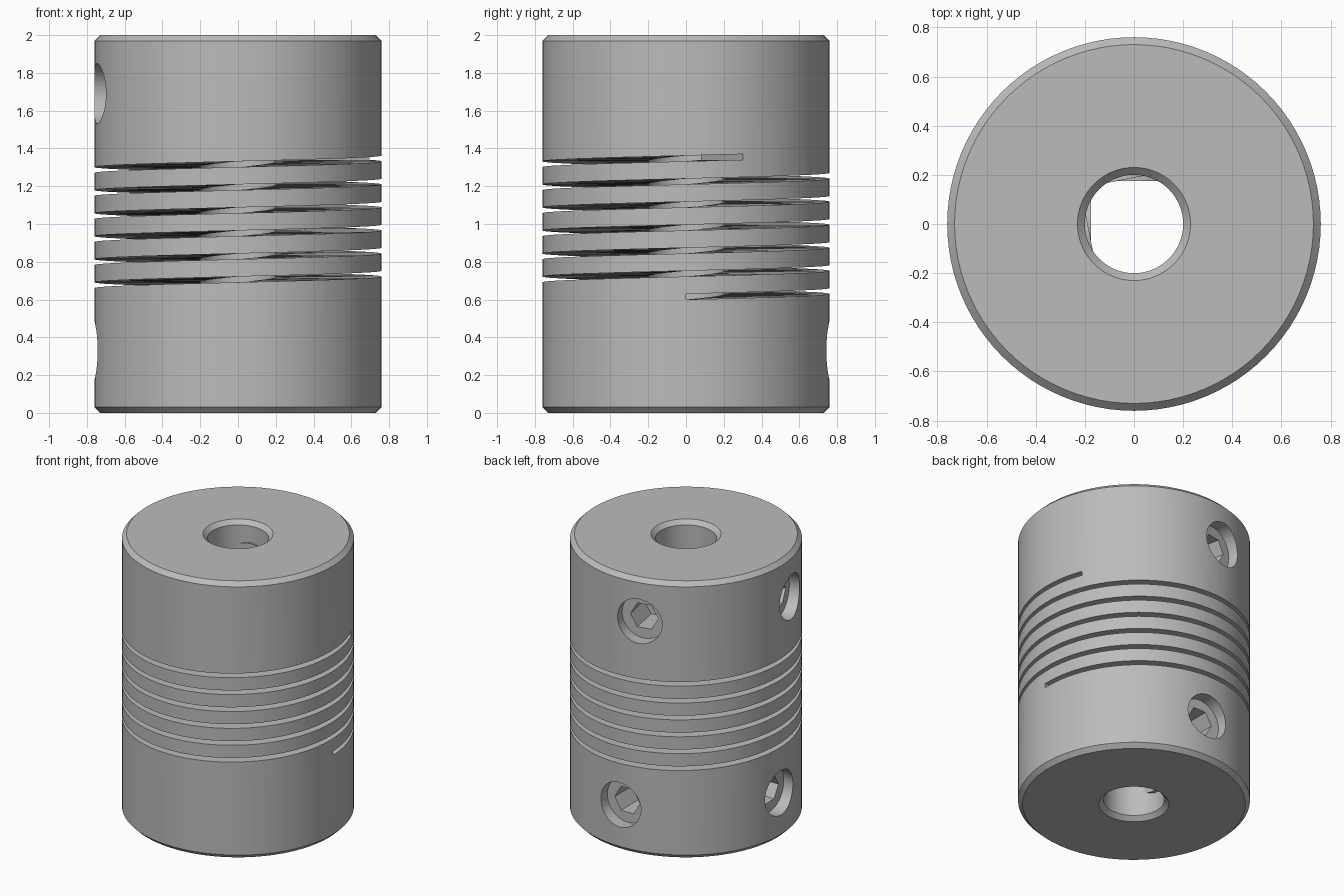
import bpy, bmesh
from math import sin, cos, pi, radians
from mathutils import Matrix

if "Cube" in bpy.data.objects:
    bpy.data.objects.remove(bpy.data.objects["Cube"])

R, BORE, H, CH = 0.76, 0.2, 2.0, 0.03
SLIT_Z, SLIT_H, PITCH, TURNS = 0.6, 0.03, 0.122, 6.065
HOLE_R = 0.16

metal = bpy.data.materials.new("grey metal")
metal.use_nodes = True
grey = (0.5, 0.5, 0.5, 1)
metal.diffuse_color = grey
metal.node_tree.nodes["Principled BSDF"].inputs["Base Color"].default_value = grey


def finish(name, bm):
    bmesh.ops.recalc_face_normals(bm, faces=bm.faces)
    mesh = bpy.data.meshes.new(name)
    bm.to_mesh(mesh)
    bm.free()
    mesh.materials.append(metal)
    obj = bpy.data.objects.new(name, mesh)
    bpy.context.collection.objects.link(obj)
    return obj


def sweep(name, rings, closed):
    """Skin a list of equal point rings, either into a loop or with end caps."""
    bm = bmesh.new()
    loops = [[bm.verts.new(p) for p in ring] for ring in rings]
    n = len(loops[0])
    pairs = list(zip(loops, loops[1:]))
    if closed:
        pairs.append((loops[-1], loops[0]))
    else:
        bm.faces.new(loops[0])
        bm.faces.new(loops[-1])
    for a, b in pairs:
        for i in range(n):
            j = (i + 1) % n
            bm.faces.new((a[i], a[j], b[j], b[i]))
    return finish(name, bm)


def radial_cylinder(name, radius, inner, outer, azimuth, z, sides):
    """Cylinder lying along a radius of the body, one corner pointing up."""
    bm = bmesh.new()
    place = (Matrix.Translation((0, 0, z)) @ Matrix.Rotation(azimuth, 4, "Z")
             @ Matrix.Translation(((inner + outer) / 2, 0, 0))
             @ Matrix.Rotation(pi / 2, 4, "Y") @ Matrix.Rotation(pi / 2, 4, "Z")
             @ Matrix.Rotation(pi / 2, 4, "Z"))
    bmesh.ops.create_cone(bm, cap_ends=True, segments=sides, radius1=radius,
                          radius2=radius, depth=outer - inner, matrix=place)
    return finish(name, bm)


def activate(obj):
    bpy.ops.object.select_all(action="DESELECT")
    obj.select_set(True)
    bpy.context.view_layer.objects.active = obj


def cut(obj, cutter):
    cutter.hide_render = True
    mod = obj.modifiers.new("cut", "BOOLEAN")
    mod.operation, mod.solver, mod.object = "DIFFERENCE", "EXACT", cutter
    activate(obj)
    bpy.ops.object.modifier_apply(modifier=mod.name)
    bpy.data.objects.remove(cutter)


def smooth(obj):
    activate(obj)
    bpy.ops.object.shade_smooth_by_angle(angle=radians(25))


# Chamfered sleeve with a chamfered bore
profile = [(BORE, CH), (BORE + CH, 0), (R - CH, 0), (R, CH),
           (R, H - CH), (R - CH, H), (BORE + CH, H), (BORE, H - CH)]
SEG = 96
body = sweep("coupling_body",
             [[(r * cos(a), r * sin(a), z) for r, z in profile]
              for a in (2 * pi * i / SEG for i in range(SEG))], True)

# Spiral slit through the wall
steps = 440
section = [(0.12, 0), (0.9, 0), (0.9, SLIT_H), (0.12, SLIT_H)]
rings = []
for i in range(steps + 1):
    t = TURNS * i / steps
    a = 2 * pi * t
    rings.append([(r * cos(a), r * sin(a), SLIT_Z + PITCH * t + h)
                  for r, h in section])
cut(body, sweep("slit_cutter", rings, False))

# Set screws in radial holes, two at each end
for end, z, turn, tip in (("lower", 0.33, 0, 0.175), ("upper", 1.69, 11, 0.185)):
    for side, base in (("back", 90), ("right", 180)):
        az = radians(base + turn)
        cut(body, radial_cylinder("hole_cutter", HOLE_R, 0.19, 0.9, az, z, 48))
        screw = radial_cylinder(f"{end}_{side}_set_screw", HOLE_R + 0.001,
                                tip, 0.67, az, z, 48)
        cut(screw, radial_cylinder("socket_cutter", 0.1, 0.45, 0.8, az, z, 6))
        smooth(screw)

smooth(body)
